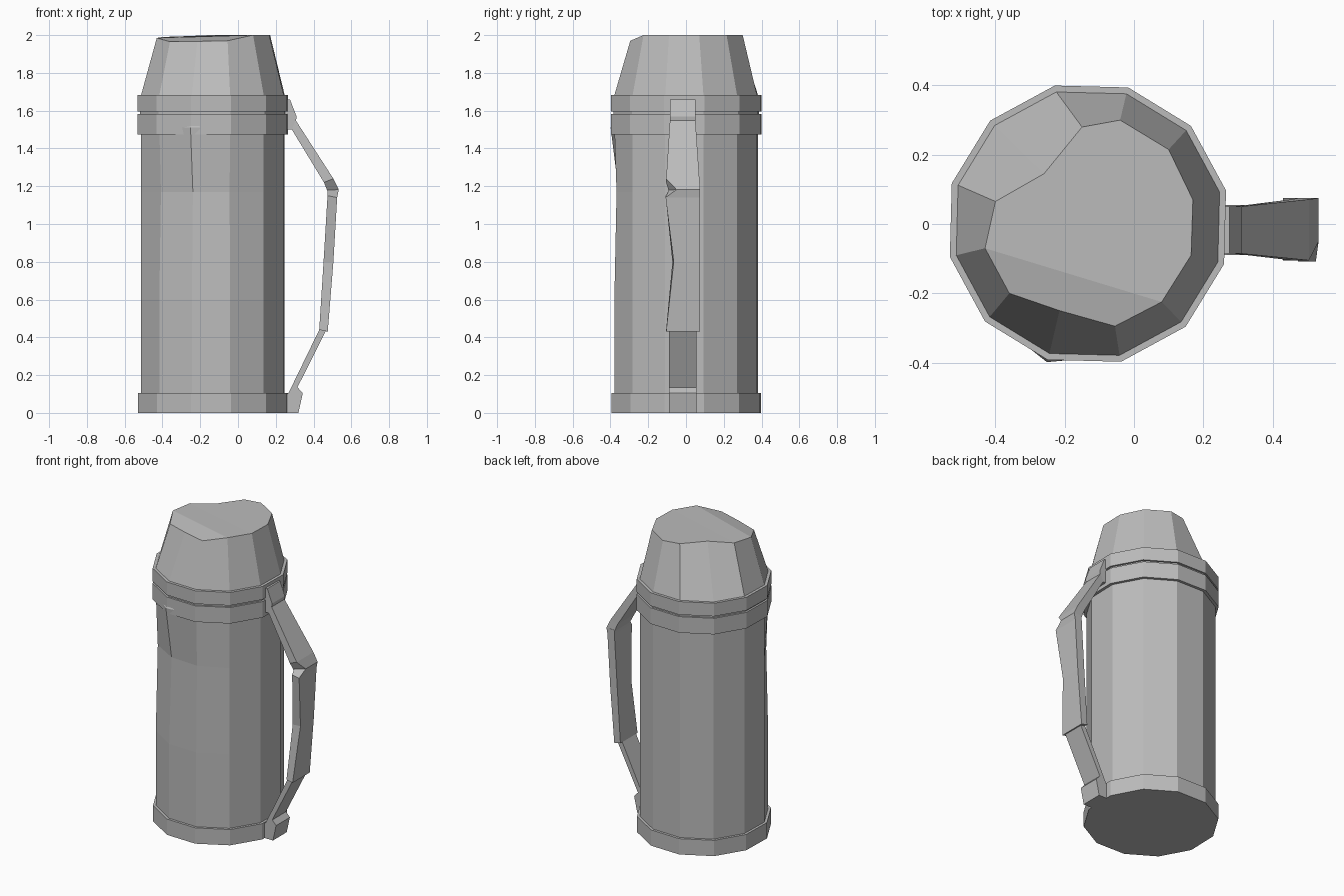
import bpy, bmesh, math

if "Cube" in bpy.data.objects:
    bpy.data.objects.remove(bpy.data.objects["Cube"], do_unlink=True)

grey = bpy.data.materials.new("plain grey")
grey.use_nodes = True
grey.diffuse_color = (0.5, 0.5, 0.5, 1)
grey.node_tree.nodes["Principled BSDF"].inputs["Base Color"].default_value = (0.5, 0.5, 0.5, 1)

CX, CY, SIDES = -0.133, 0.001, 12


def ring(radius, z, changes=None):
    """Twelve-sided ring around the flask axis; changes maps corner -> radius offset."""
    changes = changes or {}
    points = []
    for k in range(SIDES):
        a = math.radians(13.5 + 30 * k)
        r = radius + changes.get(k, 0)
        points.append((CX + r * math.cos(a), CY + r * math.sin(a), z))
    return points


def loft(name, rings, top_faces=None):
    """Skin a series of equal rings and close both ends."""
    bm = bmesh.new()
    loops = [[bm.verts.new(p) for p in r] for r in rings]
    n = len(rings[0])
    for a, b in zip(loops, loops[1:]):
        for i in range(n):
            j = (i + 1) % n
            bm.faces.new((a[i], a[j], b[j], b[i]))
    bm.faces.new(loops[0][::-1])
    for face in top_faces or [range(n)]:
        bm.faces.new([loops[-1][i] for i in face])
    bmesh.ops.recalc_face_normals(bm, faces=bm.faces[:])
    mesh = bpy.data.meshes.new(name)
    bm.to_mesh(mesh)
    bm.free()
    mesh.materials.append(grey)
    obj = bpy.data.objects.new(name, mesh)
    bpy.context.collection.objects.link(obj)
    return obj


def slab(name, outline, y0, y1):
    """Side outline in x and z, extruded across y."""
    return loft(name, [[(x, y, z) for x, z in outline] for y in (y0, y1)])


def strap(name, sections):
    """Four-sided strap; each section is outer x, z, front y, then inner x, z, front y, then back y."""
    return loft(name, [[(xo, yo, zo), (xo, yb, zo), (xi, yb, zi), (xi, yi, zi)]
                       for xo, zo, yo, xi, zi, yi, yb in sections])


# Foot ring and slightly dented body
loft("foot_ring", [ring(0.408, 0), ring(0.408, 0.105)])
loft("body", [ring(0.391, 0.05), ring(0.391, 0.6),
              ring(0.391, 1.17, {7: -0.012, 8: -0.018, 9: -0.012}),
              ring(0.391, 1.51, {8: 0.026}), ring(0.385, 1.55)])

# Collar bands with a narrow groove between them
loft("lower_collar", [ring(0.41, 1.475), ring(0.41, 1.582)])
loft("collar_groove", [ring(0.397, 1.57), ring(0.397, 1.61)])
loft("upper_collar", [ring(0.41, 1.595), ring(0.41, 1.682)])

# Cup lid with an uneven, folded top
lid_rim = [(0.17, 0.07, 2), (0.10, 0.215, 2), (-0.04, 0.30, 2), (-0.15, 0.28, 2),
           (-0.26, 0.145, 1.995), (-0.40, 0.065, 1.99), (-0.43, -0.07, 1.985),
           (-0.36, -0.20, 1.965), (-0.215, -0.25, 1.967), (-0.055, -0.295, 1.97),
           (0.08, -0.225, 2), (0.165, -0.09, 2)]
loft("lid", [ring(0.391, 1.66), ring(0.391, 1.682), lid_rim],
     [range(6, 11), (5, 6, 10, 11), (11, 0, 1, 2, 3, 4, 5)])

# Handle mounts at the collar and foot
slab("upper_mount", [(0.24, 1.66), (0.275, 1.66), (0.31, 1.57), (0.305, 1.53),
                     (0.285, 1.50), (0.24, 1.50)], -0.085, 0.05)
slab("lower_mount", [(0.23, 0), (0.32, 0), (0.343, 0.105), (0.315, 0.135),
                     (0.26, 0.10), (0.23, 0.10)], -0.09, 0.055)

# Handle arms and grip
strap("handle_upper_arm", [
    (0.305, 1.55, -0.085, 0.285, 1.50, -0.085, 0.05),
    (0.505, 1.24, -0.105, 0.455, 1.22, -0.105, 0.071),
    (0.533, 1.182, -0.05, 0.475, 1.17, -0.09, 0.075)])
strap("handle_grip", [
    (0.533, 1.182, -0.05, 0.475, 1.18, -0.09, 0.075),
    (0.525, 1.14, -0.108, 0.474, 1.15, -0.108, 0.075),
    (0.505, 0.80, -0.065, 0.453, 0.80, -0.072, 0.075),
    (0.475, 0.43, -0.105, 0.43, 0.44, -0.105, 0.075)])
strap("handle_lower_arm", [
    (0.468, 0.44, -0.09, 0.435, 0.45, -0.09, 0.055),
    (0.312, 0.13, -0.09, 0.265, 0.10, -0.09, 0.055)])
